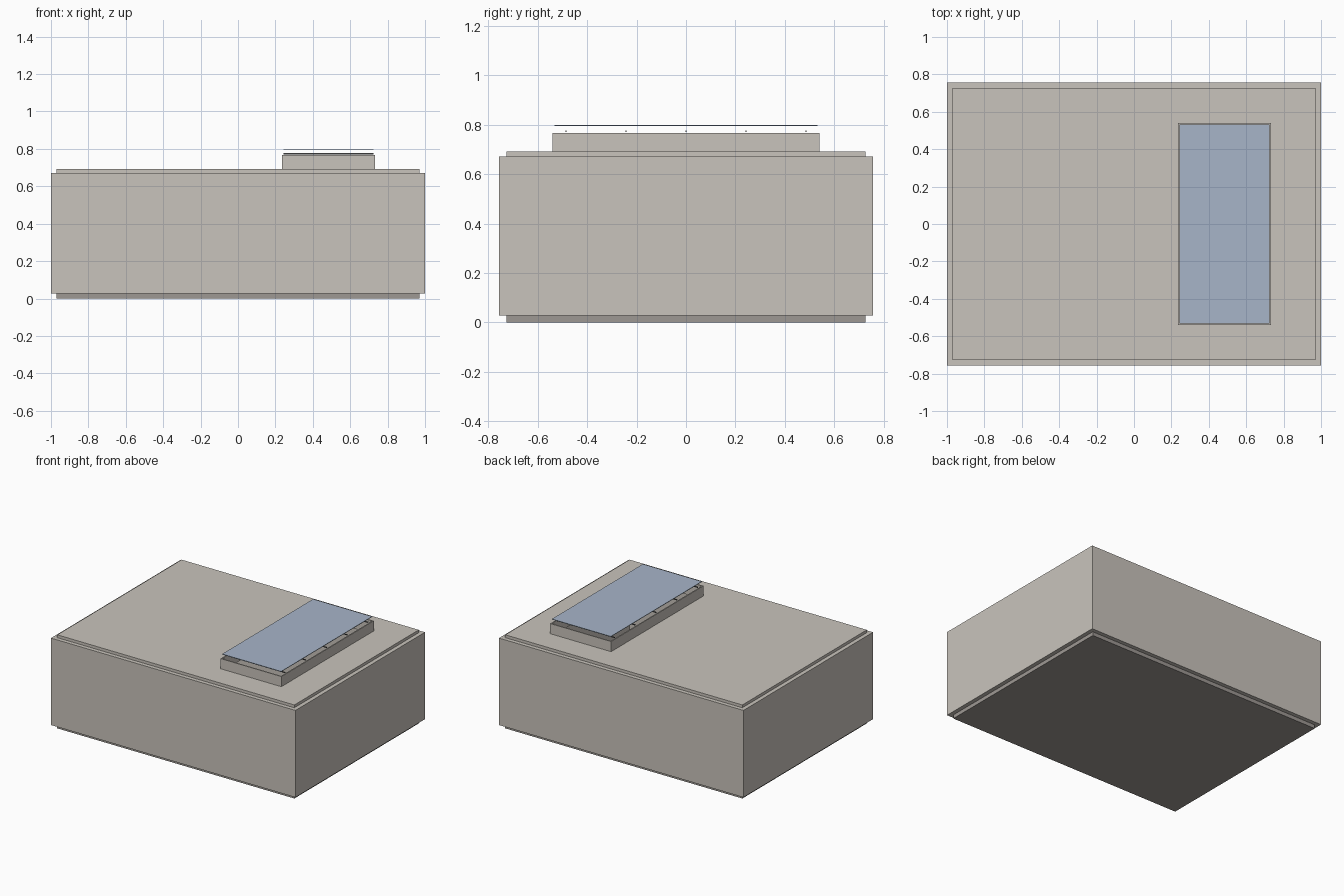
import bpy
import bmesh
from mathutils import Matrix, Vector

cube = bpy.data.objects.get("Cube")
if cube:
    bpy.data.objects.remove(cube, do_unlink=True)


def material(name, rgb):
    mat = bpy.data.materials.new(name)
    mat.use_nodes = True
    color = (*rgb, 1)
    mat.diffuse_color = color
    mat.node_tree.nodes["Principled BSDF"].inputs["Base Color"].default_value = color
    return mat


plaster = material("warm_plaster", (0.584, 0.552, 0.503))
concrete = material("grey_floor", (0.337, 0.314, 0.292))
glass = material("blue_glass", (0.386, 0.462, 0.584))
metal = material("dark_metal", (0.1, 0.1, 0.1))


def box(name, x, y, z, mat):
    """Box spanning the given (low, high) range on each axis."""
    low, high = (Vector(c) for c in zip(x, y, z))
    place = Matrix.Translation((low + high) / 2) @ Matrix.Diagonal((*(high - low), 1))
    bm = bmesh.new()
    bmesh.ops.create_cube(bm, size=1, matrix=place)
    mesh = bpy.data.meshes.new(name)
    bm.to_mesh(mesh)
    bm.free()
    mesh.materials.append(mat)
    obj = bpy.data.objects.new(name, mesh)
    bpy.context.collection.objects.link(obj)
    return obj


def span(a, b, side):
    """Range mirrored to the negative side when side is -1."""
    return tuple(sorted((a * side, b * side)))


# Main dimensions: inner room, wall heights, roof opening
IN_X, IN_Y = 0.97, 0.727
OUT_X, OUT_Y = 1.0, 0.757
FLOOR, EAVE, ROOF = 0.028, 0.671, 0.692
HOLE_X, HOLE_Y = (0.243, 0.725), 0.532
CURB_TOP, T = 0.767, 0.008

# Floor slab
box("floor_slab", (-IN_X, IN_X), (-IN_Y, IN_Y), (0, FLOOR), concrete)

# Walls, roof strips beside the opening and curb ends, mirrored in pairs
for side, y_name, x_name in ((-1, "front", "right"), (1, "back", "left")):
    box(y_name + "_wall", (-OUT_X, OUT_X), span(IN_Y, OUT_Y, side), (FLOOR, EAVE), plaster)
    box(x_name + "_wall", span(IN_X, OUT_X, side), (-IN_Y, IN_Y), (FLOOR, EAVE), plaster)
    box("roof_" + y_name, HOLE_X, span(HOLE_Y, IN_Y, side), (EAVE, ROOF), plaster)
    box("curb_" + y_name, (HOLE_X[0] - T, HOLE_X[1] + T),
        span(HOLE_Y, HOLE_Y + T, side), (ROOF, CURB_TOP), plaster)

# Main roof panels on both sides of the opening
box("roof_right", (-IN_X, HOLE_X[0]), (-IN_Y, IN_Y), (EAVE, ROOF), plaster)
box("roof_left", (HOLE_X[1], IN_X), (-IN_Y, IN_Y), (EAVE, ROOF), plaster)

# Long skylight curbs
box("curb_right", (HOLE_X[0] - T, HOLE_X[0]), (-HOLE_Y, HOLE_Y), (ROOF, CURB_TOP), plaster)
box("curb_left", (HOLE_X[1], HOLE_X[1] + T), (-HOLE_Y, HOLE_Y), (ROOF, CURB_TOP), plaster)

# Thin cross bars over the opening
for i in range(5):
    y = (i - 2) * 0.243
    box(f"skylight_bar_{i + 1}", HOLE_X, (y - 0.003, y + 0.003), (0.771, 0.777), metal)

# Raised glass pane
box("skylight_glass", HOLE_X, (-HOLE_Y, HOLE_Y), (0.796, 0.8), glass)
